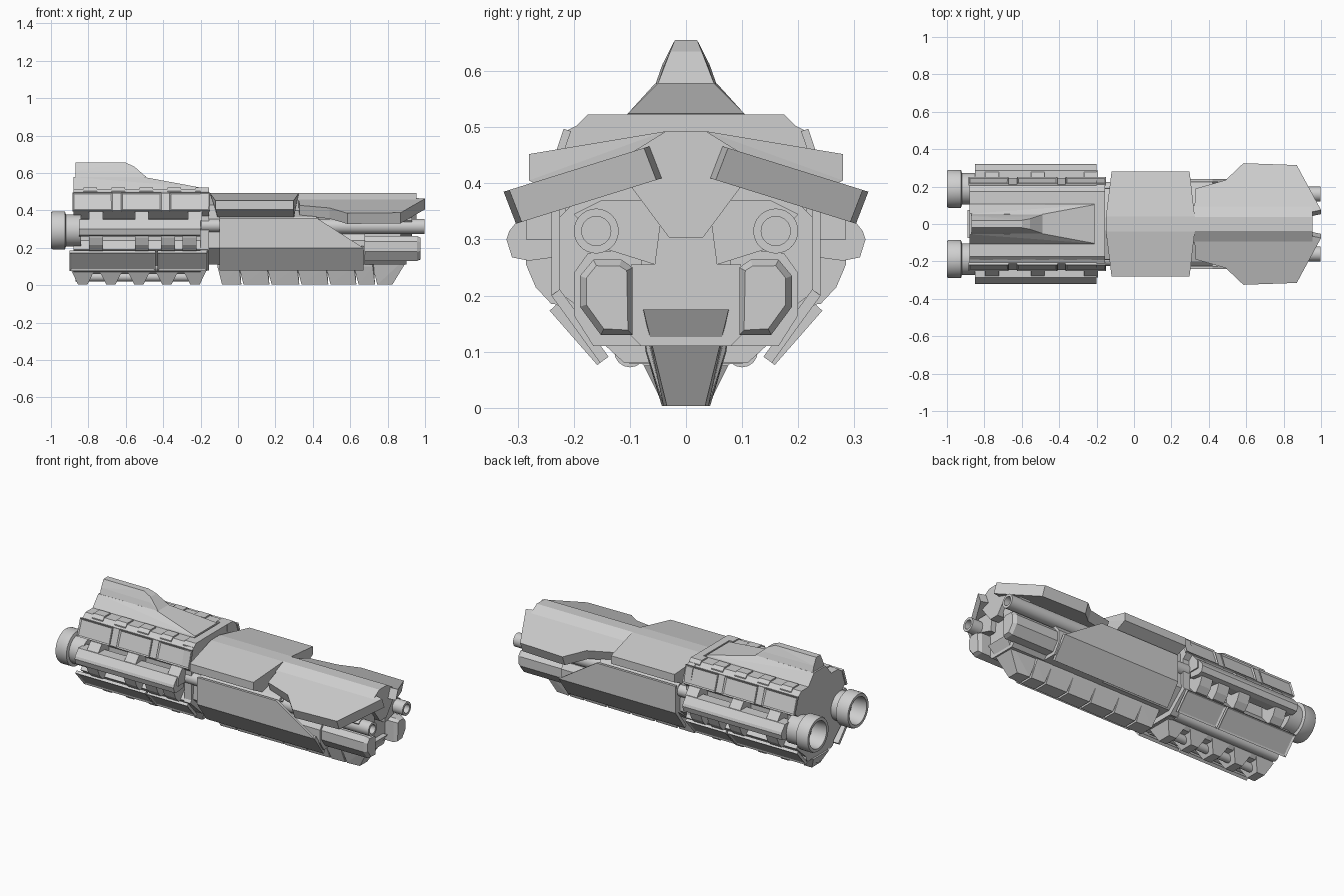
import bpy, bmesh, math
from mathutils import Vector

cube = bpy.data.objects.get("Cube")
if cube:
    bpy.data.objects.remove(cube, do_unlink=True)

grey = bpy.data.materials.new("hull_grey")
grey.use_nodes = True
COLOUR = (0.62, 0.62, 0.62, 1)
grey.diffuse_color = COLOUR
grey.node_tree.nodes["Principled BSDF"].inputs["Base Color"].default_value = COLOUR


def finish(name, bm, mirror):
    bmesh.ops.recalc_face_normals(bm, faces=bm.faces)
    mesh = bpy.data.meshes.new(name)
    bm.to_mesh(mesh)
    bm.free()
    mesh.materials.append(grey)
    ob = bpy.data.objects.new(name, mesh)
    bpy.context.collection.objects.link(ob)
    if mirror:
        mod = ob.modifiers.new("Mirror", 'MIRROR')
        mod.use_axis = (False, True, False)
        mod.use_mirror_merge = False
    return ob


def slab(name, outline, offset, mirror=True, inset=None):
    """Extrude a 3D outline; optionally inset the far cap (width, depth)."""
    bm = bmesh.new()
    a = [bm.verts.new(p) for p in outline]
    b = [bm.verts.new(Vector(p) + Vector(offset)) for p in outline]
    bm.faces.new(a)
    cap = bm.faces.new(b)
    for i in range(len(a)):
        j = (i + 1) % len(a)
        bm.faces.new((a[i], a[j], b[j], b[i]))
    bmesh.ops.recalc_face_normals(bm, faces=bm.faces)
    if inset:
        bmesh.ops.inset_individual(bm, faces=[cap], thickness=inset[0], depth=inset[1])
    return finish(name, bm, mirror)


def beam(name, section, x0, x1, mirror=True, inset=None):
    """Section in (y, z) swept along x."""
    return slab(name, [(x0, y, z) for y, z in section], (x1 - x0, 0, 0), mirror, inset)


def full_beam(name, half, x0, x1):
    """Symmetric section given by its +y half."""
    return beam(name, half + [(-y, z) for y, z in reversed(half)], x0, x1, False)


def hull(name, points, mirror=False):
    """Convex solid; without mirror the points are reflected in y."""
    bm = bmesh.new()
    pts = list(points)
    if not mirror:
        pts += [(x, -y, z) for x, y, z in points]
    vs = [bm.verts.new(p) for p in pts]
    res = bmesh.ops.convex_hull(bm, input=vs)
    junk = {v for v in res["geom_interior"] + res["geom_unused"] if isinstance(v, bmesh.types.BMVert)}
    bmesh.ops.delete(bm, geom=list(junk), context='VERTS')
    bmesh.ops.dissolve_limit(bm, angle_limit=0.01, verts=bm.verts, edges=bm.edges)
    return finish(name, bm, mirror)


def lathe(name, y, z, profile, sides=32, mirror=True):
    """Closed (x, radius) profile turned around an x axis at (y, z)."""
    bm = bmesh.new()
    rings = []
    for x, r in profile:
        rings.append([bm.verts.new((x, y + r * math.cos(t), z + r * math.sin(t)))
                      for t in (2 * math.pi * k / sides for k in range(sides))])
    for r1, r2 in zip(rings, rings[1:]):
        for k in range(sides):
            m = (k + 1) % sides
            bm.faces.new((r1[k], r1[m], r2[m], r2[k]))
    bm.faces.new(rings[0])
    bm.faces.new(rings[-1])
    ob = finish(name, bm, mirror)
    bpy.ops.object.select_all(action='DESELECT')
    ob.select_set(True)
    bpy.context.view_layer.objects.active = ob
    bpy.ops.object.shade_smooth_by_angle(angle=math.radians(35))
    return ob


# Rear hull
full_beam("rear_hull", [(.175, .515), (.19, .5), (.21, .49), (.235, .4), (.18, .355), (.18, .24),
                        (.222, .19), (.125, .105), (.1, .078)], -.88, -.16)
full_beam("rear_collar", [(.175, .523), (.19, .505), (.22, .49), (.245, .395), (.215, .37), (.215, .2),
                          (.225, .185), (.11, .08)], -.2, -.155)
full_beam("neck", [(.035, .48), (.19, .43), (.2, .2), (.1, .11)], -.17, -.08)
lathe("neck_pipe", .19, .32, [(-.25, .035), (-.05, .035)])

# Rear side panels, beams, clamps
for i in range(3):
    x0, x1 = -.885 + .26 * i, -.67 + .26 * i
    slab("upper_side_panel", [(x0, .205, .493), (x1, .205, .493), (x1, .238, .395), (x0, .238, .395)],
         (0, .013, .004), inset=(.014, -.008))
slab("panel_backing", [(-.88, .205, .492), (-.16, .205, .492), (-.16, .238, .397), (-.88, .238, .397)],
     (0, .007, .002))
beam("side_beam", [(.22, .352), (.285, .352), (.315, .315), (.32, .3), (.31, .268), (.28, .262), (.22, .27)],
     -.85, -.2)
for x in (-.76, -.515, -.375, -.26):
    beam("lower_clamp", [(.16, .3), (.285, .3), (.285, .255), (.268, .215), (.24, .185), (.18, .18)],
         x - .037, x + .037)
for x in (-.76, -.515, -.23):
    beam("upper_clamp", [(.17, .395), (.245, .393), (.285, .345), (.285, .3), (.17, .3)], x - .037, x + .037)
for x0, x1 in ((-.9, -.44), (-.43, -.165)):
    slab("lower_side_panel", [(x0, .23, .185), (x1, .23, .185), (x1, .145, .088), (x0, .145, .088)],
         (0, .013, -.012), inset=(.014, -.006))

# Deck blocks
for i in range(5):
    x = -.79 + .15 * i
    hull("deck_block", [(x + a, y, z) for a in (-.036, .036)
                        for y, z in ((.12, .523), (.175, .523), (.193, .505), (.193, .48), (.12, .48))], True)

# Dorsal tower
hull("tower_base", [(-.88, .108, .515), (-.88, .055, .578), (-.5, .05, .578), (-.5, .106, .515),
                    (-.21, .108, .515), (-.21, .104, .524)])
hull("tower_top", [(-.87, .055, .575), (-.87, .042, .612), (-.87, .02, .655), (-.6, .02, .655),
                   (-.555, .028, .635), (-.545, .04, .608), (-.49, .05, .578)])

# Rear keel
hull("rear_keel", [(x, y, z) for x in (-.88, -.19) for y, z in ((.1, .1), (.06, .06))])
for i in range(5):
    x = -.83 + .15 * i
    hull("keel_tooth", [(x + s * a, y, z) for s in (-1, 1)
                        for a, y, z in ((.06, .075, .075), (.025, .04, .004))])
lathe("keel_pipe", 0, .045, [(-.87, .025), (-.2, .025)], 16, False)
lathe("belly_pipe", .1, .1, [(-.88, .028), (-.2, .028)], 16)

# Engines: cups with hollow rear ends
lathe("engine", .188, .293, [(-.84, .07), (-.84, .085), (-.92, .085), (-.925, .102), (-.99, .102),
                             (-1, .097), (-1, .08), (-.91, .072), (-.91, .02)])

# Middle shoulder block
hull("shoulder_block", [(-.15, .04, .492), (.325, .04, .492), (-.12, .28, .452), (.297, .28, .452),
                        (-.12, .28, .405), (.297, .28, .405), (-.11, .2, .365), (.3, .2, .365)])

# Spine and forward core
full_beam("spine", [(.037, .492), (.1, .453), (.095, .39), (.03, .303)], -.15, .955)
full_beam("nose_core", [(.09, .4), (.056, .31), (.056, .255), (.098, .255), (.1, .13), (.08, .11)], .2, .9)
full_beam("mid_hull", [(.1, .4), (.2, .365), (.225, .34), (.225, .205), (.1, .11)], -.1, .42)

# Armour skirts
slab("side_armour", [(-.1, .225, .36), (.42, .225, .36), (.67, .225, .2), (-.1, .225, .2)], (0, .015, 0))
slab("lower_armour", [(-.1, .24, .2), (.67, .24, .2), (.67, .153, .08), (-.1, .153, .08)], (0, -.015, .011))

# Forward wings
plan = [(.32, .04), (.33, .19), (.49, .235), (.585, .325), (.87, .315), (1, .075), (.93, .06)]
slab("forward_wing", [(x, y, .463 - (y - .075) * .312) for x, y in plan], (0, -.022, -.057))

# Barrels
lathe("barrel", .16, .315, [(.25, .04), (.997, .04), (.997, .026), (.95, .026)])
for x in (.4, .9):
    beam("barrel_mount", [(.04, .37), (.15, .37), (.2, .345), (.15, .285), (.055, .255)], x - .03, x + .03)

# Nose pods with raised caps
pod = [(.095, .13), (.095, .25), (.115, .264), (.165, .264), (.189, .235), (.189, .18), (.152, .13)]
beam("nose_pod", pod, .4, .957, inset=(.012, .02))
beam("pod_housing", [(.07, .11), (.08, .285), (.175, .275), (.2, .24), (.2, .165), (.165, .11)], .3, .68)

# Forward keel in leaning segments with narrow grooves
ends = [-.11, .005, .155, .315, .47, .62, .72]
for x, end in zip(ends, ends[1:]):
    hull("keel_segment", [(x, .08, .175), (end, .08, .175), (x, .072, .1), (end, .07, .1),
                          (x + .025, .043, .003), (end + .013, .04, .003)])
hull("keel_prow", [(.7, .08, .175), (.93, .076, .175), (.745, .04, .003), (.825, .034, .003)])
